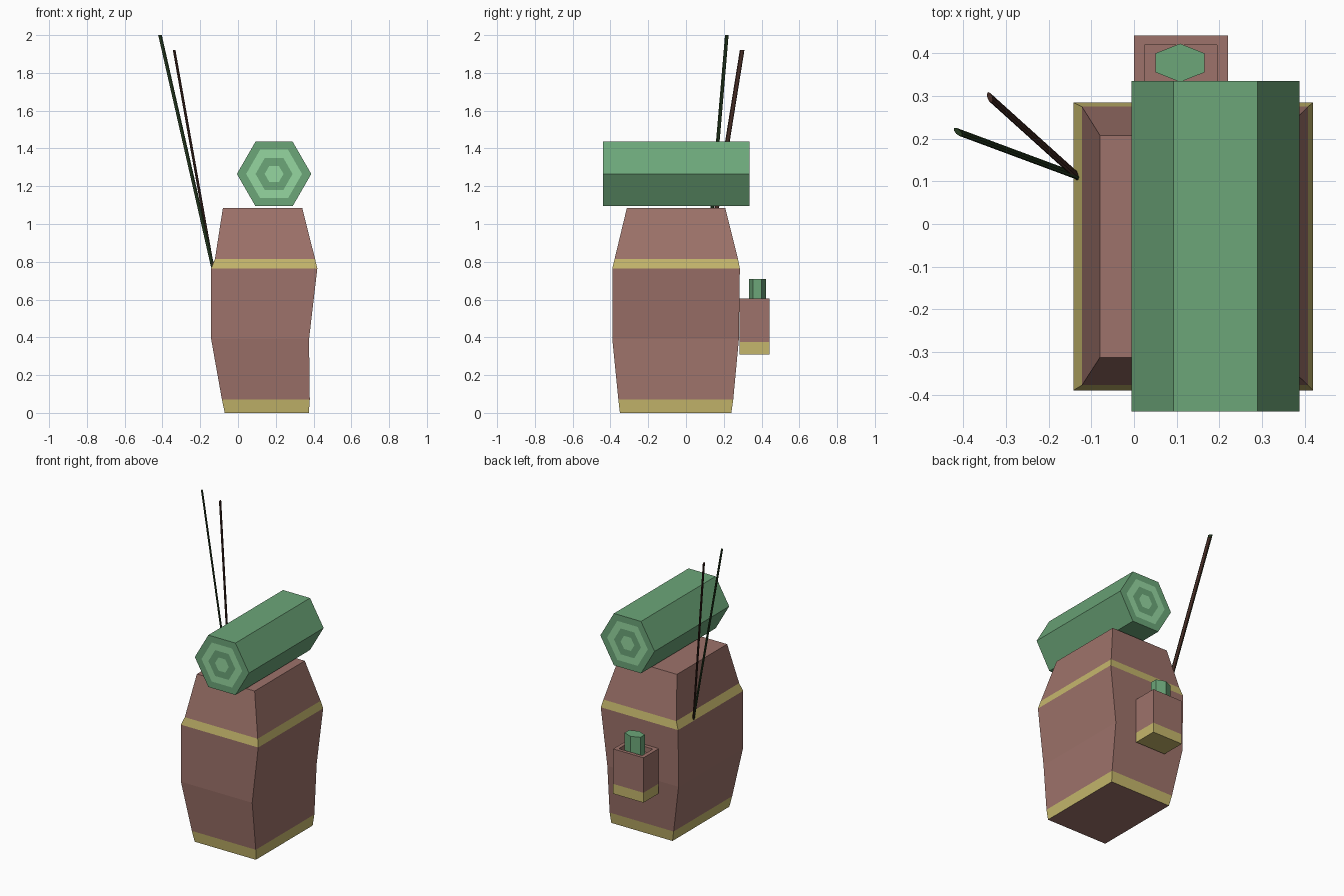
import bpy
from math import sin, cos, pi

if "Cube" in bpy.data.objects:
    bpy.data.objects.remove(bpy.data.objects["Cube"])


def material(name, rgb):
    m = bpy.data.materials.new(name)
    m.diffuse_color = (*rgb, 1)
    m.use_nodes = True
    m.node_tree.nodes["Principled BSDF"].inputs["Base Color"].default_value = m.diffuse_color
    return m


LEATHER = material("leather", (0.34, 0.17, 0.145))
GOLD = material("gold_trim", (0.56, 0.47, 0.15))
GREEN = material("green_cloth", (0.15, 0.38, 0.19))
LIGHT = material("light_green_cloth", (0.30, 0.67, 0.35))
DARK_GREEN = material("dark_green_wood", (0.02, 0.045, 0.015))
DARK_BROWN = material("dark_brown_wood", (0.06, 0.025, 0.018))


def loft(name, rings, mats, bands=None, first=0, last=0):
    """Skin a stack of equal-sized rings; bands gives a material index per segment."""
    n = len(rings[0])
    verts = [p for ring in rings for p in ring]
    faces, idx = [tuple(reversed(range(n)))], [first]
    for k in range(len(rings) - 1):
        for i in range(n):
            j = (i + 1) % n
            faces.append((k * n + i, k * n + j, (k + 1) * n + j, (k + 1) * n + i))
            idx.append(bands[k] if bands else 0)
    faces.append(tuple(range(len(verts) - n, len(verts))))
    idx.append(last)
    me = bpy.data.meshes.new(name)
    me.from_pydata(verts, [], faces)
    for m in mats:
        me.materials.append(m)
    for p, i in zip(me.polygons, idx):
        p.material_index = i
    me.update()
    ob = bpy.data.objects.new(name, me)
    bpy.context.collection.objects.link(ob)
    return ob


def rect(z, x0, x1, y0, y1):
    return [(x0, y0, z), (x1, y0, z), (x1, y1, z), (x0, y1, z)]


# Bag body with gold bands at the base and shoulder
loft("bag_body", [
    rect(0.0, -0.07, 0.375, -0.35, 0.24),
    rect(0.07, -0.085, 0.38, -0.358, 0.25),
    rect(0.39, -0.142, 0.376, -0.39, 0.28),
    rect(0.765, -0.142, 0.42, -0.39, 0.285),
    rect(0.815, -0.122, 0.408, -0.378, 0.275),
    rect(1.085, -0.08, 0.34, -0.313, 0.208),
], [LEATHER, GOLD], bands=[1, 0, 0, 1, 0])


# Hexagonal bedroll lying along y, with concentric rings on both ends
def hex_y(r, y):
    return [(0.191 + r * cos(i * pi / 3), y, 1.265 - r * sin(i * pi / 3) * -1)
            for i in range(6)]


radii = [0.05, 0.098, 0.148, 0.197]
rings = [hex_y(r, 0.335) for r in radii] + [hex_y(r, -0.44) for r in reversed(radii)]
loft("bedroll", rings, [GREEN, LIGHT], bands=[0, 1, 0, 0, 0, 1, 0], first=1, last=1)

# Back pouch with a gold base and a recessed open top
box = (0.0, 0.22, 0.283, 0.442)
hole = (0.025, 0.195, 0.308, 0.42)
loft("back_pouch", [rect(0.31, *box), rect(0.375, *box), rect(0.605, *box),
                    rect(0.605, *hole), rect(0.57, *hole)],
     [LEATHER, GOLD], bands=[1, 0, 0, 0], first=1)

# Rolled item standing in the pouch
loft("pouch_roll", [[(0.108 + 0.066 * cos(pi / 6 + i * pi / 3),
                      0.378 + 0.045 * sin(pi / 6 + i * pi / 3), z) for i in range(6)]
                    for z in (0.56, 0.71)], [GREEN])


# Thin flattened sticks leaning out from the left rear corner
def stick(name, base, tip, angle, half_long, half_short, mat):
    def ring(c):
        pts = []
        for i in range(8):
            u, v = half_long * cos(i * pi / 4), half_short * sin(i * pi / 4)
            pts.append((c[0] + u * cos(angle) - v * sin(angle),
                        c[1] + u * sin(angle) + v * cos(angle), c[2]))
        return pts
    loft(name, [ring(base), ring(tip)], [mat])


stick("green_stick", (-0.133, 0.112, 0.77), (-0.413, 0.216, 2.0), -pi / 4, 0.013, 0.006, DARK_GREEN)
stick("brown_stick", (-0.133, 0.112, 0.77), (-0.338, 0.297, 1.92), -1.23, 0.013, 0.006, DARK_BROWN)
